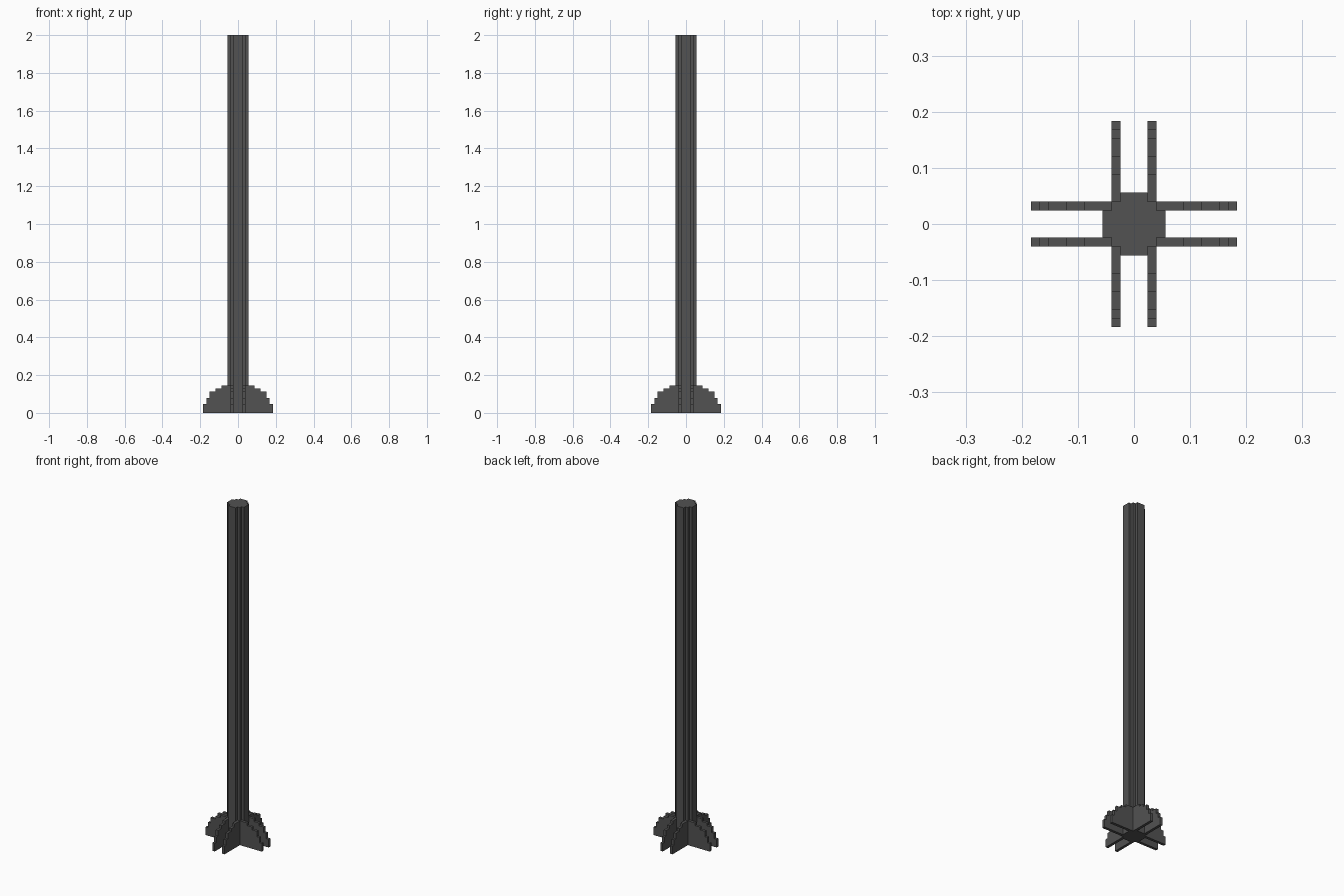
import bpy
import bmesh
import math
from mathutils import Matrix

cube = bpy.data.objects.get("Cube")
if cube:
    bpy.data.objects.remove(cube, do_unlink=True)

U = 0.016  # block size

# Single flat colour
grey = bpy.data.materials.new("dark_grey")
grey.use_nodes = True
colour = (0.085, 0.085, 0.085, 1.0)
grey.diffuse_color = colour
bsdf = grey.node_tree.nodes["Principled BSDF"]
bsdf.inputs["Base Color"].default_value = colour
bsdf.inputs["Roughness"].default_value = 0.8


def prism(name, points, direction, matrix=Matrix()):
    """Extrude a flat outline along a direction, then place it."""
    bm = bmesh.new()
    face = bm.faces.new([bm.verts.new(p) for p in points])
    ext = bmesh.ops.extrude_face_region(bm, geom=[face], use_keep_orig=True)
    moved = [e for e in ext["geom"] if isinstance(e, bmesh.types.BMVert)]
    bmesh.ops.translate(bm, verts=moved, vec=direction)
    bmesh.ops.recalc_face_normals(bm, faces=bm.faces)
    bm.transform(matrix)
    mesh = bpy.data.meshes.new(name)
    bm.to_mesh(mesh)
    bm.free()
    mesh.materials.append(grey)
    obj = bpy.data.objects.new(name, mesh)
    bpy.context.collection.objects.link(obj)
    return obj


# Pole: stepped round cross-section, one quadrant repeated by quarter turns
quadrant = [(3.5, -1.5), (3.5, 1.5), (2.5, 1.5), (2.5, 2.5), (1.5, 2.5)]
outline = []
for turn in range(4):
    rot = Matrix.Rotation(turn * math.pi / 2, 3, 'Z')
    for x, y in quadrant:
        p = rot @ Matrix.Diagonal((U, U, U)).col[0] * x
        q = rot @ Matrix.Diagonal((U, U, U)).col[1] * y
        outline.append(p + q)
prism("pole", outline, (0, 0, 2.0))

# Foot fins: stair-stepped plates, a parallel pair on each side of the pole
steps = [(11.5, 3), (10.5, 5), (9.5, 7), (7.5, 8), (5.5, 9)]  # reach, height
profile = [(2.5, 0)]
z = 0
for reach, height in steps:
    profile += [(reach, z), (reach, height)]
    z = height
profile.append((2.5, z))

for turn, side in enumerate(("left", "back", "right", "front")):
    rot = Matrix.Rotation(turn * math.pi / 2, 4, 'Z')
    for number, y in enumerate((-2.5, 1.5), 1):
        points = [(x * U, y * U, h * U) for x, h in profile]
        prism(f"foot_fin_{side}_{number}", points, (0, U, 0), rot)
